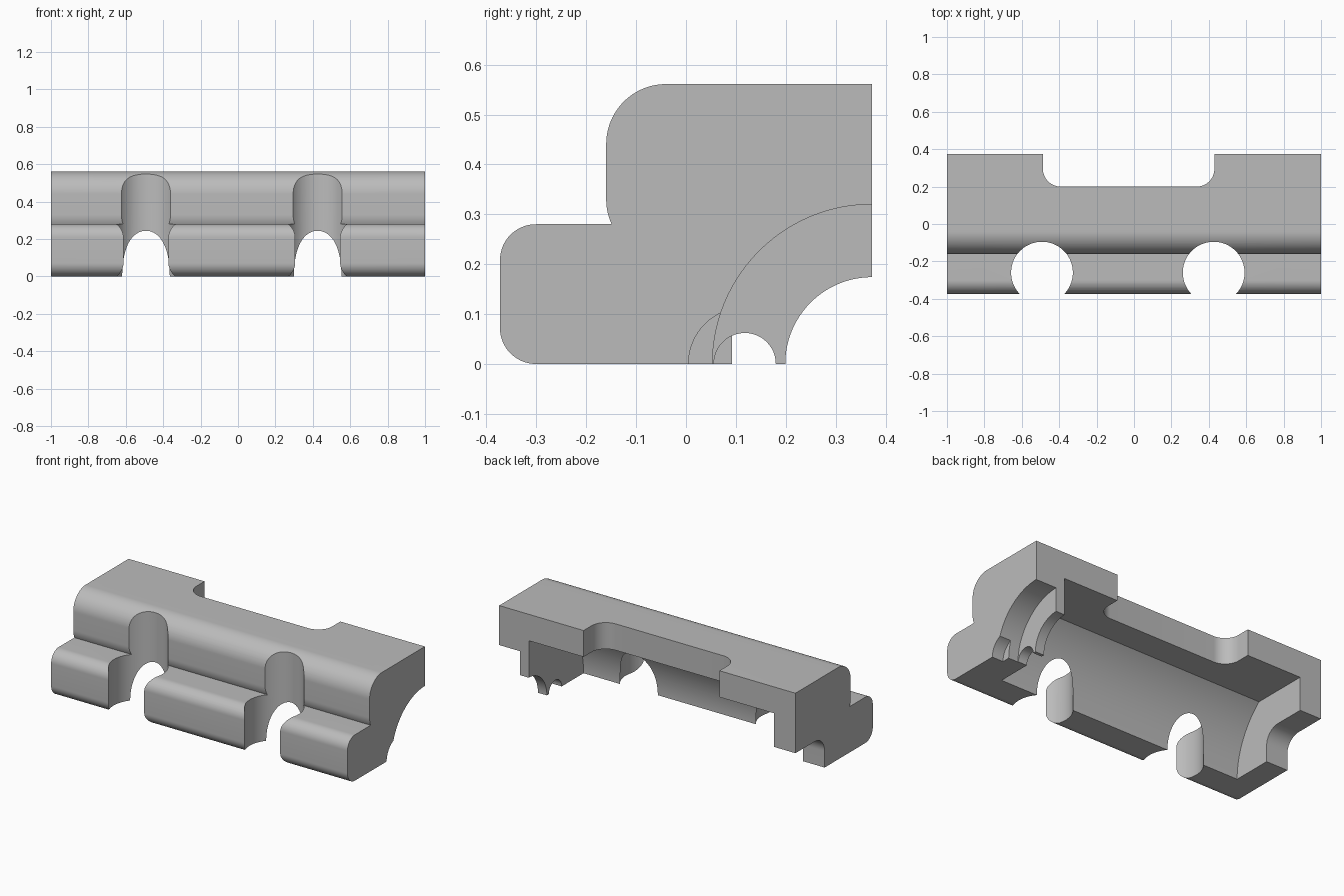
import bpy
import bmesh
from math import sin, cos, radians, asin, degrees

cube = bpy.data.objects.get("Cube")
if cube:
    bpy.data.objects.remove(cube, do_unlink=True)

# One matte grey for the whole casting
grey = bpy.data.materials.new("plain grey")
grey.use_nodes = True
colour = (0.5, 0.5, 0.5, 1)
grey.diffuse_color = colour
grey.node_tree.nodes["Principled BSDF"].inputs["Base Color"].default_value = colour

BACK = 0.373   # rear split plane, which carries the bore axis
OUT = 0.6      # cutters run past the body to here
LOW = -0.1


def arc(cx, cy, r, start, end, steps=16):
    angles = [radians(start + (end - start) * i / steps) for i in range(steps + 1)]
    return [(cx + r * cos(a), cy + r * sin(a)) for a in angles]


def circle(cx, cy, r, steps=96):
    return arc(cx, cy, r, 0, 360, steps)[:-1]


def prism(name, outline, lo, hi, axis="X"):
    """Extrude a (y, z) outline along X, or an (x, y) outline along Z."""
    bm = bmesh.new()
    place = (lambda p, h: (h, p[0], p[1])) if axis == "X" else (lambda p, h: (p[0], p[1], h))
    rings = [[bm.verts.new(place(p, h)) for p in outline] for h in (lo, hi)]
    bm.faces.new(rings[0])
    bm.faces.new(rings[1])
    n = len(outline)
    for i in range(n):
        j = (i + 1) % n
        bm.faces.new((rings[0][i], rings[0][j], rings[1][j], rings[1][i]))
    bmesh.ops.recalc_face_normals(bm, faces=bm.faces)
    mesh = bpy.data.meshes.new(name)
    bm.to_mesh(mesh)
    bm.free()
    obj = bpy.data.objects.new(name, mesh)
    bpy.context.collection.objects.link(obj)
    return obj


# Stepped outer body with rounded front edges
profile = [(BACK, 0)]
profile += arc(-0.301, 0.072, 0.072, 270, 180)
profile += arc(-0.301, 0.208, 0.072, 180, 90)
profile += arc(-0.04, 0.33, 0.12, 180 + degrees(asin(0.05 / 0.12)), 180, 8)
profile += arc(-0.04, 0.441, 0.12, 180, 90, 24)
profile += [(BACK, 0.561)]
body = prism("housing_body", profile, -1, 1)
body.data.materials.append(grey)

cutters = []


def cut(*args):
    cutters.append(prism(*args))


# Main chamber: round front wall under a flat ceiling
R, CEILING = 0.528, 0.40
chamber = [(OUT, LOW), (BACK - R, LOW)]
chamber += arc(BACK, 0, R, 180, 180 - degrees(asin(CEILING / R)), 40) + [(OUT, CEILING)]
cut("chamber_cutter", chamber, -0.855, 0.80)

# Left end: stepped recesses, then a thin wall with a bore and a small hole
cut("end_recess_cutter", circle(BACK, 0, 0.32), 0.86, 1.1)
cut("small_recess_cutter", circle(0.118, 0, 0.113, 64), 0.925, 1.1)
cut("bore_cutter", circle(BACK, 0, 0.174), 0.7, 1.1)
cut("small_hole_cutter", circle(0.118, 0, 0.062, 48), 0.7, 1.1)

# Right end: slot with a rounded upper corner
slot = [(OUT, LOW), (0.092, LOW)] + arc(0.187, 0.1, 0.095, 180, 90) + [(OUT, 0.195)]
cut("slot_cutter", slot, -1.1, -0.75)

# Rear notch through the roof, with rounded inner corners
notch = [(-0.487, OUT)] + arc(-0.392, 0.295, 0.095, 180, 270)
notch += arc(0.335, 0.295, 0.095, 270, 360) + [(0.43, OUT)]
cut("notch_cutter", notch, 0.3, 0.7, "Z")

# Two upright round channels through the front
for x in (-0.492, 0.426):
    cut("channel_cutter", circle(x, -0.26, 0.165), LOW, 0.7, "Z")

# Carve the body and discard the cutters
bpy.context.view_layer.objects.active = body
for cutter in cutters:
    mod = body.modifiers.new(cutter.name, "BOOLEAN")
    mod.operation = "DIFFERENCE"
    mod.solver = "EXACT"
    mod.object = cutter
    bpy.ops.object.modifier_apply(modifier=mod.name)
    bpy.data.objects.remove(cutter, do_unlink=True)

bpy.ops.object.select_all(action="DESELECT")
body.select_set(True)
bpy.ops.object.shade_smooth_by_angle(angle=radians(25))
